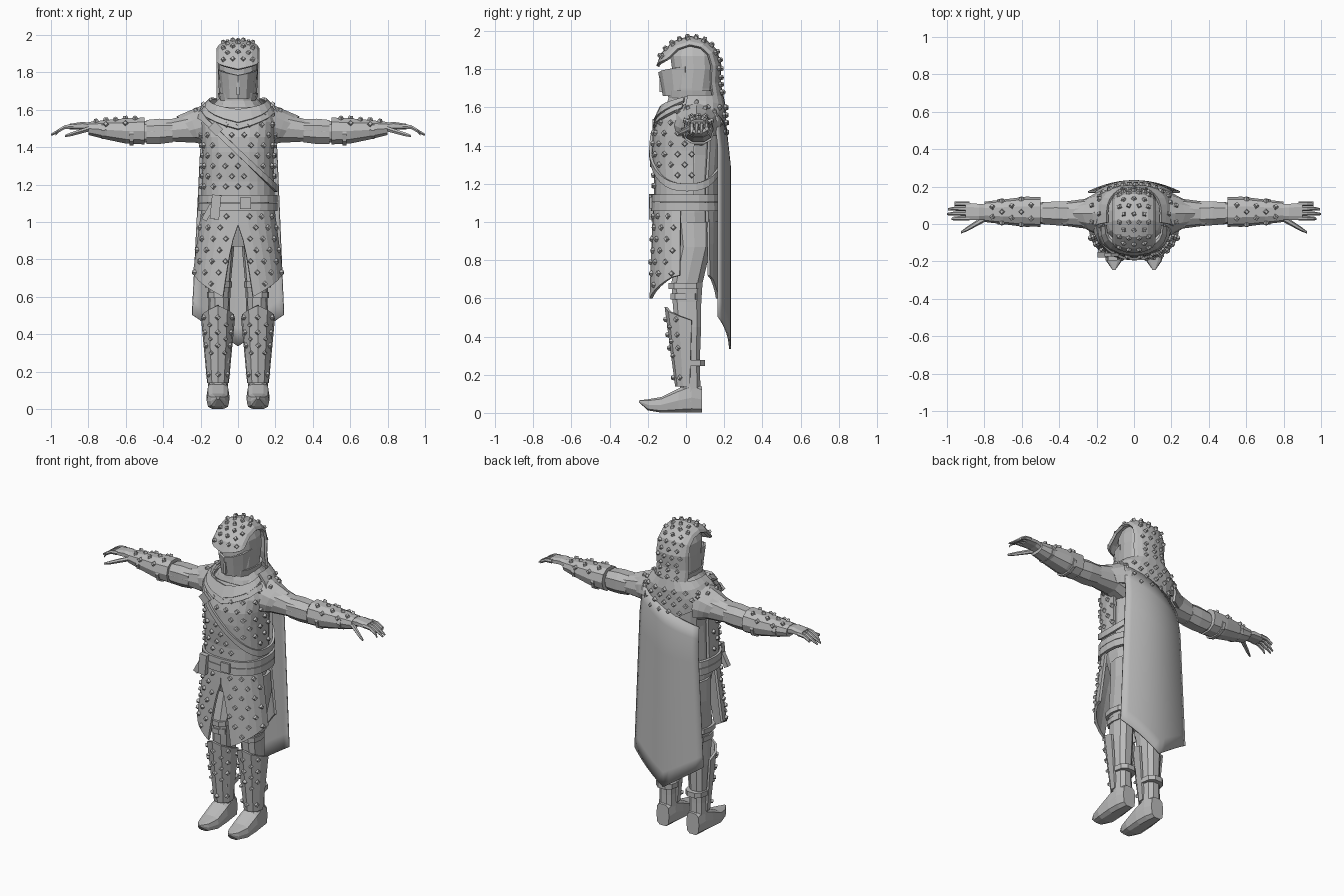
import bpy, bmesh
from math import sin, cos, pi, radians, asin
from mathutils import Vector, Matrix
from mathutils.bvhtree import BVHTree

if "Cube" in bpy.data.objects:
    bpy.data.objects.remove(bpy.data.objects["Cube"])

grey = bpy.data.materials.new("plain_grey")
grey.use_nodes = True
COLOUR = (0.5, 0.5, 0.5, 1)
grey.diffuse_color = COLOUR
grey.node_tree.nodes["Principled BSDF"].inputs["Base Color"].default_value = COLOUR

SIDES = (("left_", 1), ("right_", -1))


def finish(name, bm):
    bmesh.ops.recalc_face_normals(bm, faces=bm.faces)
    mesh = bpy.data.meshes.new(name)
    bm.to_mesh(mesh)
    bm.free()
    mesh.materials.append(grey)
    ob = bpy.data.objects.new(name, mesh)
    bpy.context.collection.objects.link(ob)
    return ob


def power(v, p):
    return abs(v) ** p * (1 if v >= 0 else -1)


def loft(name, axis, rings, n=12, p=0.8, s=1):
    """Closed skin over rings of (position, centre a, centre b, radius a, radius b)."""
    bm = bmesh.new()
    loops = []
    for t, ca, cb, ra, rb in rings:
        loop = []
        for i in range(n):
            a = 2 * pi * (i + 0.5) / n
            u, v = ca + ra * power(sin(a), p), cb - rb * power(cos(a), p)
            x, y, z = {"x": (t, u, v), "y": (u, t, v), "z": (u, v, t)}[axis]
            loop.append(bm.verts.new((x * s, y, z)))
        loops.append(loop)
    for l0, l1 in zip(loops, loops[1:]):
        for i in range(n):
            j = (i + 1) % n
            bm.faces.new((l0[i], l0[j], l1[j], l1[i]))
    bm.faces.new(loops[0])
    bm.faces.new(loops[-1])
    return finish(name, bm)


def sheet(name, f, nu, nv, thick=0.014, s=1):
    """Thickened surface f(u, v) with u and v from 0 to 1."""
    bm = bmesh.new()
    g = [[bm.verts.new(Vector(f(i / nu, j / nv)) * Vector((1, 1, 1)).x) for j in range(nv + 1)]
         for i in range(nu + 1)]
    for i in range(nu):
        for j in range(nv):
            bm.faces.new((g[i][j], g[i + 1][j], g[i + 1][j + 1], g[i][j + 1]))
    bmesh.ops.scale(bm, vec=(s, 1, 1), verts=bm.verts)
    bmesh.ops.remove_doubles(bm, verts=bm.verts, dist=0.0005)
    ob = finish(name, bm)
    mod = ob.modifiers.new("thickness", "SOLIDIFY")
    mod.thickness, mod.offset = thick, 0
    return ob


def studs(name, ob, rays, size=0.018):
    """Flat-topped diamond studs where rays (origin, target) meet a part."""
    bpy.context.view_layer.update()
    tree = BVHTree.FromObject(ob, bpy.context.evaluated_depsgraph_get())
    bm = bmesh.new()
    for o, target in rays:
        o, target = Vector(o), Vector(target)
        d = (target - o).normalized()
        hit, normal, _, _ = tree.ray_cast(o, d)
        if hit is None:
            continue
        if normal.dot(d) > 0:
            normal = -normal
        m = Matrix.Translation(hit + normal * 0.005) @ normal.to_track_quat("Z", "Y").to_matrix().to_4x4()
        bmesh.ops.create_cone(bm, cap_ends=True, segments=4, radius1=size, radius2=size * 0.6,
                              depth=0.018, matrix=m)
    return finish(name, bm)


def box(name, loc, size, tilt=0):
    bm = bmesh.new()
    m = Matrix.Translation(loc) @ Matrix.Rotation(tilt, 4, "Y") @ Matrix.Diagonal((*size, 1))
    bmesh.ops.create_cube(bm, size=1, matrix=m)
    return finish(name, bm)


def lerp(a, b, t):
    return a + (b - a) * t


def radial(cx, cy, angles, zs, stagger):
    """Inward rays around an upright axis; angle 0 faces the front."""
    for k, z in enumerate(zs):
        for deg in angles:
            a = radians(deg + (k % 2) * stagger)
            yield (cx + sin(a), cy - cos(a), z), (cx, cy, z)


# Torso
BODY = [(.87, 0, .03, .175, .125), (1.05, 0, .005, .185, .165), (1.2, 0, .005, .185, .16),
        (1.35, 0, .005, .18, .175), (1.47, 0, .01, .19, .175), (1.56, 0, .025, .2, .155),
        (1.62, 0, .04, .165, .14), (1.67, 0, .045, .11, .12)]


def on_body(a, z, off=0.0):
    z = min(max(z, BODY[0][0]), BODY[-1][0])
    for r0, r1 in zip(BODY, BODY[1:]):
        if z <= r1[0]:
            break
    t = (z - r0[0]) / (r1[0] - r0[0])
    _, _, cy, rx, ry = [lerp(p, q, t) for p, q in zip(r0, r1)]
    return ((rx + off) * power(sin(a), .8), cy - (ry + off) * power(cos(a), .8), z)


def strap_z(x):
    return 1.375 - 1.05 * x


loft("body", "z", [(z, x, y, a - .02, b - .02) for z, x, y, a, b in BODY], 16)
chest = sheet("chest_plate", lambda u, v: on_body(radians(lerp(-98, 98, u)), lerp(1.14, 1.61, v), 0), 14, 6, .02)
back = sheet("back_plate", lambda u, v: on_body(radians(lerp(125, 235, u)), lerp(1.0, 1.6, v), 0), 8, 6, .02)
rays = [r for r in radial(0, 0, range(-88, 90, 22), [1.19 + .055 * k for k in range(8)], 11)
        if abs(r[0][2] - strap_z(r[0][0] * .19)) > .05]
studs("chest_studs", chest, rays)

# Diagonal shoulder strap
def strap(u, v):
    a, z = 2 * pi * u, 1.37
    for _ in range(12):
        z = lerp(z, min(strap_z(on_body(a, z)[0]), 1.6), .5)
    return on_body(a, z + lerp(-.02, .02, v), .018)


sheet("shoulder_strap", strap, 32, 1, .014)
box("strap_buckle", (-.12, -.165, 1.5), (.06, .02, .05), radians(45))

# Belts and pouch
for name, z, h in (("upper_belt", 1.125, .02), ("lower_belt", 1.08, .022)):
    sheet(name, lambda u, v: on_body(2 * pi * u, z + h * (2 * v - 1), .014), 24, 1, .022)
box("belt_buckle", (.04, -.185, 1.1), (.06, .015, .06))
box("pouch", (-.12, -.18, 1.08), (.05, .03, .13), .1)
box("belt_tail", (-.16, -.165, 1.05), (.03, .03, .09), .5)

# Mantle and collars
mantle = sheet("mantle", lambda u, v: on_body(radians(lerp(80, 280, u)),
               lerp(1.42 + .16 * abs(2 * u - 1), 1.66, v), .022), 14, 4, .014)
studs("mantle_studs", mantle, radial(0, .04, range(100, 270, 22), (1.47, 1.52, 1.56, 1.6), 11))
loft("gorget", "z", [(1.58, 0, .035, .15, .15), (1.63, 0, .04, .125, .14), (1.65, 0, .035, .1, .13),
                     (1.69, 0, .035, .108, .135)], 14)
for i, drop in enumerate((.0, .035)):
    sheet(f"collar_{i + 1}", lambda u, v: on_body(radians(lerp(-75, 75, u)),
          lerp(1.53 - drop + .1 * abs(2 * u - 1), 1.6 - drop + .05 * abs(2 * u - 1), v),
          .022 - .008 * i), 10, 1, .016)

# Head, hood and mask
loft("head", "z", [(1.62, 0, .04, .095, .11), (1.7, 0, .03, .102, .11), (1.8, 0, .04, .108, .115),
                   (1.87, 0, .035, .105, .12), (1.92, 0, .035, .085, .1), (1.955, 0, .035, .045, .06)], 14)
ARCH = [(-.148, 1.815), (-.125, 1.88), (-.065, 1.94), (.02, 1.968), (.1, 1.95), (.155, 1.9),
        (.178, 1.82), (.174, 1.73), (.19, 1.65)]


def hood_point(u, v):
    y, z = ARCH[round(v * 8)]
    a = radians(lerp(-85, 85, u))
    mid = min(1.82, z)
    k = 1 - .32 * (1 - cos(a))
    lift = .035 * abs(2 * u - 1) if v == 0 else 0
    return (.108 * sin(a), .02 + (y - .02) * k, mid + (z - mid) * k + lift)


hood = sheet("hood", hood_point, 8, 8, .016)
rays = []
for k, deg in enumerate(range(22, 200, 16)):
    e = radians(deg)
    for x in ((-.06, 0, .06) if k % 2 else (-.085, -.03, .03, .085)):
        rays.append(((x, .02 - cos(e), 1.81 + sin(e)), (x * .9, .02, 1.81)))
for k, z in enumerate((1.68, 1.72)):
    rays += [((x, 1, z), (x, 0, z)) for x in (-.06, 0, .06)]
studs("hood_studs", hood, rays, .016)


def mask_point(u, v):
    a = radians(lerp(-85, 85, u))
    w = lerp(.085, .1, v)
    return (w * sin(a), .01 - lerp(.125, .15, v) * cos(a), lerp(1.66, 1.785, v) + .03 * abs(2 * u - 1) * v)


sheet("face_mask", mask_point, 6, 2, .012)
box("mask_ridge", (0, -.128, 1.73), (.016, .02, .1))

# Cape, hung lower on the right shoulder
def cape_point(u, v):
    e = 2 * u - 1
    x = e * lerp(.2, .245, v)
    top, low = 1.48 + .45 * x, .335 + .17 * abs(e)
    return (x, .23 - .06 * e * e - .02 * max(0, 1 - v * 6), lerp(top, low, v))


cape = sheet("cape", cape_point, 12, 12, .01)
for poly in cape.data.polygons:
    poly.use_smooth = True

# Tabard skirt, split in front and behind
def skirt(span, front):
    def f(u, v):
        z = lerp(1.06, .6 + .12 * min(1, u * 1.1), v)
        rx = lerp(.19, .235, v)
        gap = .07 * max(0, (.97 - z) / .37) ** .7
        a = lerp(asin(gap / rx), radians(span), u)
        y = lerp(.165, .19 if front else .17, v) * power(cos(a), .8)
        return (rx * power(sin(a), .9), -y if front else y, z)
    return f


for side, s in SIDES:
    panel = sheet(side + "front_skirt", skirt(84, True), 6, 6, .016, s)
    studs(side + "skirt_studs", panel, radial(0, 0, [s * d for d in (20, 41, 62)],
          [.67 + .06 * k for k in range(7)], s * 10))
    sheet(side + "back_skirt", skirt(50, False), 4, 4, .014, s)

    # Leg, knee straps, greave and boot
    loft(side + "leg", "z", [(1.0, .09, .04, .085, .1), (.87, .1, .045, .08, .09), (.68, .1, .005, .062, .085),
         (.58, .1, .005, .058, .078), (.45, .105, .01, .058, .072), (.28, .107, .015, .052, .06),
         (.2, .107, .02, .05, .056), (.06, .107, .025, .055, .055)], 10, .8, s)
    for name, z, r in (("knee_strap", .665, .072), ("knee_band", .61, .062), ("shin_strap", .262, .066)):
        cy = .02 if z < .5 else -.005
        loft(side + name, "z", [(z - .016, .105, cy, r, r + .018), (z + .016, .105, cy, r, r + .018)], 10, .8, s)

    def greave_point(u, v):
        e = abs(2 * u - 1)
        a = radians(lerp(-100, 100, u))
        z = lerp(.14, .555 - .07 * e, v)
        return (.107 + lerp(.052, .085, v) * sin(a), .01 - lerp(.06, .115, v) * cos(a), z)

    greave = sheet(side + "greave", greave_point, 6, 4, .014, s)
    studs(side + "greave_studs", greave, radial(s * .107, .01, (-50, 0, 50), (.185, .34, .41, .49), 0), .017)
    studs(side + "greave_studs_between", greave, radial(s * .107, .01, (-25, 25), (.3, .375, .45), 0), .014)
    loft(side + "boot", "y", [(-.245, .107, .06, .008, .006), (-.2, .107, .042, .04, .03),
         (-.13, .107, .042, .06, .042), (-.04, .107, .065, .062, .065), (.03, .107, .08, .056, .08),
         (.085, .107, .07, .045, .07)], 10, .6, s)

    # Sleeve, arm plates and bracer
    loft(side + "sleeve", "x", [(.13, .05, 1.49, .09, .1), (.22, .055, 1.505, .085, .085),
         (.36, .055, 1.49, .066, .062), (.5, .058, 1.483, .058, .06), (.6, .06, 1.485, .055, .055)], 10, .85, s)
    loft(side + "upper_arm_plate", "x", [(.35, .055, 1.488, .07, .066), (.42, .057, 1.485, .068, .072),
         (.49, .058, 1.482, .062, .068)], 8, .85, s)

    def cap_point(u, v):
        a = radians(lerp(-115, 115, u))
        x = lerp(.165, .325 - .09 * abs(2 * u - 1), v)
        r = lerp(.122, .073, v)
        return (x, .055 + r * sin(a), lerp(1.505, 1.485, v) + r * cos(a))

    cap = sheet(side + "shoulder_cap", cap_point, 8, 3, .016, s)
    studs(side + "cap_studs", cap, [((s * x, .055 + sin(radians(d)), 1.5 + cos(radians(d))), (s * x, .055, 1.5))
          for x, row in ((.185, (-50, 0, 50)), (.225, (-25, 25))) for d in row], .016)
    bracer = loft(side + "bracer", "x", [(.5, .065, 1.487, .08, .075), (.6, .065, 1.487, .078, .07),
                  (.7, .065, 1.493, .066, .055), (.8, .065, 1.5, .054, .036)], 10, .85, s)
    rays = []
    for k in range(5):
        x = .55 + .052 * k
        for d in ((-60, 0, 60) if k % 2 else (-30, 30)):
            rays.append(((s * x, .065 + sin(radians(d)), 1.49 + cos(radians(d))), (s * x, .065, 1.49)))
    studs(side + "bracer_studs", bracer, rays, .017)
    for i, x in enumerate((.57, .72)):
        loft(f"{side}bracer_strap_{i + 1}", "x", [(x + e, .065, 1.47 + .02 * i, .082 - .014 * i, .063 - .016 * i)
             for e in (-.01, .01)], 10, .85, s)

    # Hand
    loft(side + "palm", "x", [(.77, .065, 1.502, .04, .026), (.83, .065, 1.515, .045, .022),
         (.9, .068, 1.51, .048, .016)], 8, .7, s)
    for i, tip in enumerate((.975, 1.0, .995, .96)):
        y = .03 + .026 * i
        loft(f"{side}finger_{i + 1}", "x", [(.88, y, 1.512, .012, .014), (.925, y, 1.508, .012, .012),
             (.96, y, 1.488, .011, .011), (tip, y - .003, 1.466, .006, .006)][:4 if tip > .97 else 3], 6, 1, s)
    loft(side + "thumb", "x", [(.79, .035, 1.5, .02, .016), (.84, .005, 1.485, .016, .014),
         (.89, -.025, 1.47, .013, .012), (.925, -.045, 1.46, .006, .007)], 6, 1, s)
